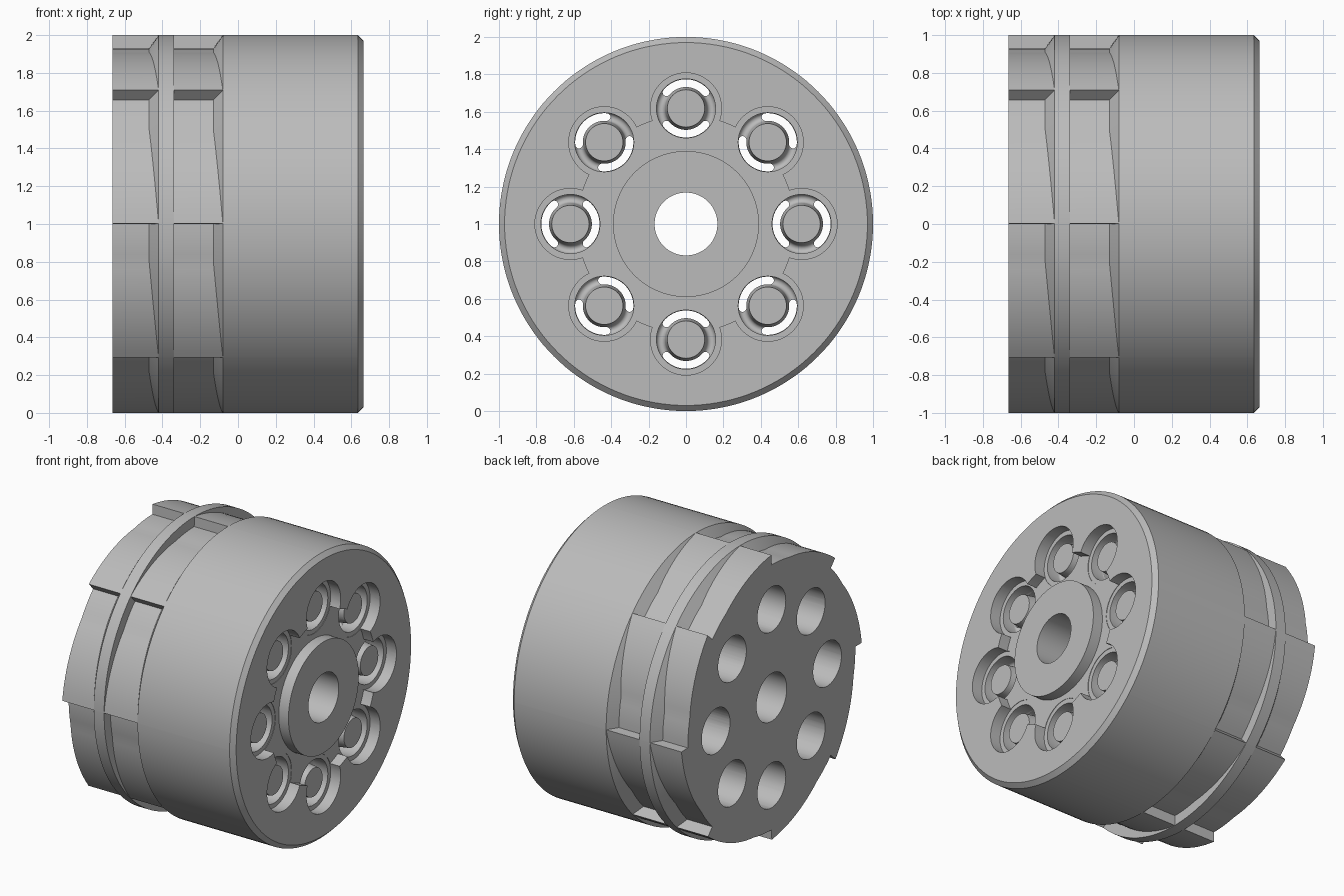
import bpy, bmesh
from math import sin, cos, pi, radians, sqrt

if "Cube" in bpy.data.objects:
    bpy.data.objects.remove(bpy.data.objects["Cube"])

BACK, FRONT, FLOOR = -0.665, 0.665, 0.59
DROP, SLOPE = 0.07, 0.72      # ratchet step depth, slant of its front wall
PITCH = 0.618                 # radius of the chamber circle

steel = bpy.data.materials.new("plain_grey")
steel.use_nodes = True
steel.diffuse_color = (0.5, 0.5, 0.5, 1)
steel.node_tree.nodes["Principled BSDF"].inputs["Base Color"].default_value = (0.5, 0.5, 0.5, 1)


def skin(bm, columns, wrap=True):
    """Join neighbouring closed cross-sections with quads."""
    rows = [[bm.verts.new(p) for p in col] for col in columns]
    n = len(rows[0])
    for i in range(len(rows) if wrap else len(rows) - 1):
        a, b = rows[i], rows[(i + 1) % len(rows)]
        for j in range(n):
            k = (j + 1) % n
            bm.faces.new((a[j], a[k], b[k], b[j]))


def finish(bm, name):
    bmesh.ops.remove_doubles(bm, verts=bm.verts, dist=1e-5)
    bmesh.ops.recalc_face_normals(bm, faces=bm.faces)
    mesh = bpy.data.meshes.new(name)
    bm.to_mesh(mesh)
    bm.free()
    mesh.materials.append(steel)
    obj = bpy.data.objects.new(name, mesh)
    bpy.context.collection.objects.link(obj)
    return obj


def lathe(bm, profile, cy, cz, sides=48):
    turns = [2 * pi * k / sides for k in range(sides)]
    skin(bm, [[(x, cy + r * cos(t), cz + r * sin(t)) for x, r in profile] for t in turns])


def plug(x0, x1, r):
    return [(x0, 0), (x0, r), (x1, r), (x1, 0)]


# Drum section: ratchet band, rib, second ratchet band, body, recess, boss, bore
def drum_section(d):
    r, s = 1 - d, SLOPE * d
    return [(BACK, r), (-0.42 - s, r), (-0.42, 1), (-0.34, 1), (-0.34, r),
            (-0.08 - s, r), (-0.08, 1), (FRONT - 0.03, 1), (FRONT, 0.97),
            (FRONT, 0.58), (FLOOR, 0.58), (FLOOR, 0.39), (FRONT, 0.39),
            (FRONT, 0.168), (BACK, 0.168)]


# Eight sectors, each sinking gradually and ending in a sharp radial step
bm = bmesh.new()
columns = []
for sector in range(8):
    for i in range(19):
        a = radians(45) * i / 18
        depth = DROP * min(1, a / radians(32.5))
        t = radians(45) * sector + a + (0.002 if i == 0 else 0)
        columns.append([(x, -r * cos(t), 1 + r * sin(t)) for x, r in drum_section(depth)])
skin(bm, columns)
drum = finish(bm, "drum")


def centres():
    for k in range(8):
        t = k * pi / 4
        yield t, PITCH * cos(t), 1 + PITCH * sin(t)


def lathe_set(name, profile):
    bm = bmesh.new()
    for t, cy, cz in centres():
        lathe(bm, profile, cy, cz)
    return finish(bm, name)


# Rear chambers and front counterbores
chambers = lathe_set("chamber_cutter", plug(BACK - 0.1, 0.42, 0.157))
counterbores = lathe_set("counterbore_cutter", plug(FLOOR - 0.003, FRONT + 0.1, 0.19))

# Round-bottomed groove leaving a tapered pin in each hole
mid, half = 0.135, 0.023
groove = [(FRONT + 0.1, 0.1), (FLOOR - 0.003, 0.1)]
groove += [(0.5 - half * sin(pi * k / 8), mid - half * cos(pi * k / 8)) for k in range(9)]
groove += [(FRONT + 0.1, mid + half)]
grooves = lathe_set("groove_cutter", groove)

# Two curved, round-ended slots through each groove floor
bm = bmesh.new()
span, width = radians(59), 0.0205
cap = width / mid
for t, cy, cz in centres():
    for side in (0, pi):
        section = []
        for i in range(41):
            a = -span * cos(pi * i / 40)
            over = max(0, (abs(a) - span + cap) / cap)
            w = width * sqrt(max(0, 1 - over * over))
            c, s = cos(t + side + a), sin(t + side + a)
            section.append([(x, cy + r * c, cz + r * s) for x, r in
                            ((0.38, mid - w), (0.38, mid + w), (0.53, mid + w), (0.53, mid - w))])
        skin(bm, section, wrap=False)
slots = finish(bm, "slot_cutter")

# Cut everything into the drum
bpy.ops.object.select_all(action='DESELECT')
bpy.context.view_layer.objects.active = drum
drum.select_set(True)
for cutter in (chambers, counterbores, grooves, slots):
    cutter.hide_render = True
    mod = drum.modifiers.new(cutter.name, 'BOOLEAN')
    mod.operation, mod.solver, mod.object = 'DIFFERENCE', 'EXACT', cutter
    bpy.ops.object.modifier_apply(modifier=mod.name)
    bpy.data.objects.remove(cutter)
bpy.ops.object.shade_smooth_by_angle(angle=radians(25))
